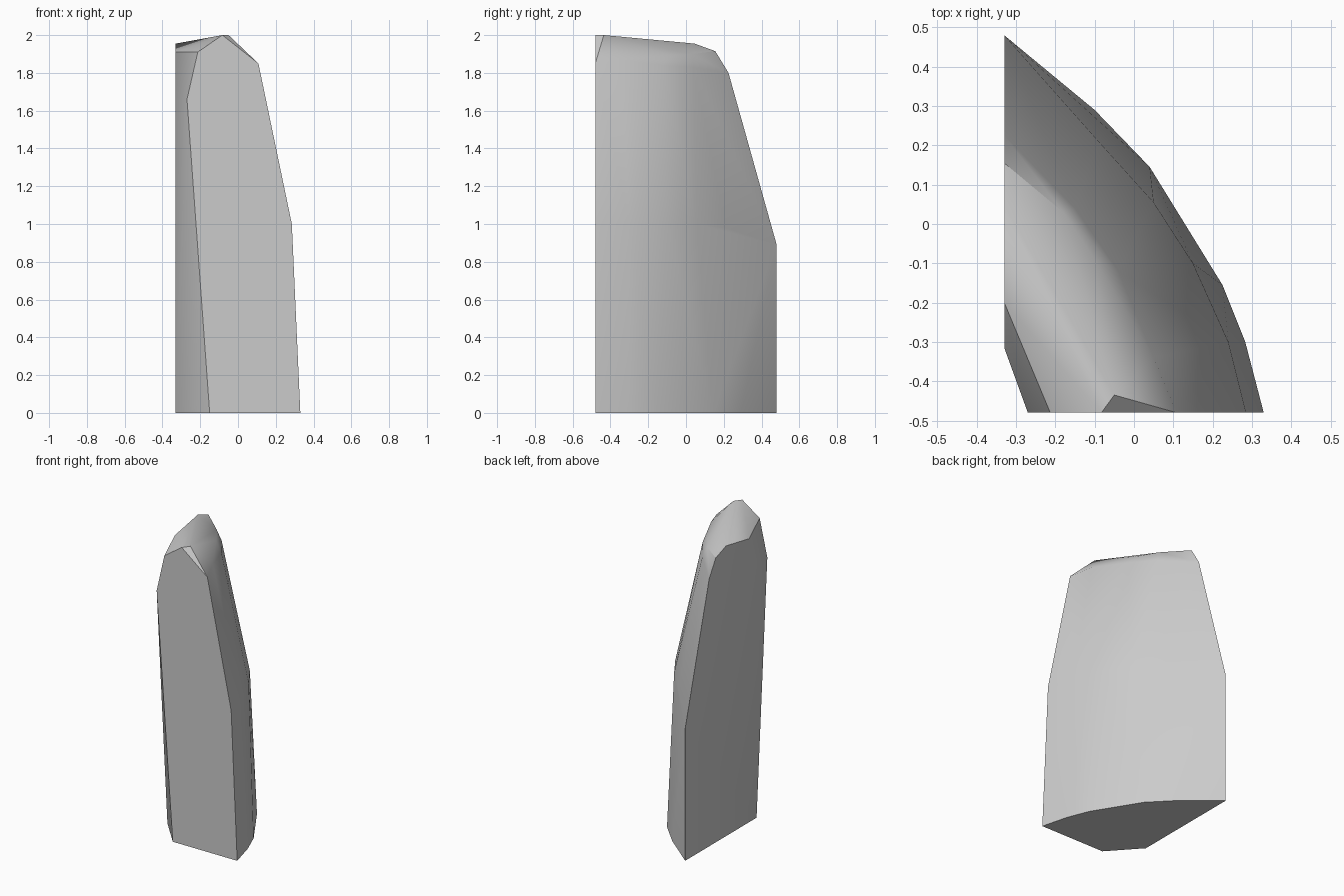
import bpy
import bmesh
import math

cube = bpy.data.objects.get("Cube")
if cube:
    bpy.data.objects.remove(cube, do_unlink=True)

WALL, FRONT = -0.33, -0.48

# Outline of the flat side wall as (y, z)
wall = [(-0.28, 0), (0.48, 0), (0.48, 0.89), (0.225, 1.8), (0.155, 1.915),
        (0.045, 1.955), (-0.2, 1.91), (-0.315, 1.66)]
# Outline of the flat front as (x, z)
front = [(-0.15, 0), (0.33, 0), (0.285, 1), (0.108, 1.85), (-0.083, 2),
         (-0.213, 1.91), (-0.27, 1.66)]
# Curved back: bottom, middle, shoulder and crown contours, then the ridge end
back = [(0.283, -0.3, 0), (0.225, -0.155, 0), (0.04, 0.145, 0), (-0.1, 0.29, 0),
        (0.24, -0.3, 1), (0.15, -0.1, 1), (0.05, 0.055, 1), (-0.09, 0.21, 0.98),
        (0.05, -0.34, 1.87), (-0.04, -0.12, 1.84), (-0.15, 0.04, 1.83),
        (-0.1, -0.09, 1.895), (-0.18, 0.03, 1.9), (-0.05, -0.435, 2)]

points = [(WALL, y, z) for y, z in wall]
points += [(x, FRONT, z) for x, z in front] + back

# Faceted solid wrapped around the outlines
bm = bmesh.new()
for p in points:
    bm.verts.new(p)
bmesh.ops.convex_hull(bm, input=bm.verts)
bmesh.ops.dissolve_limit(bm, angle_limit=math.radians(1),
                         verts=bm.verts, edges=bm.edges)
bmesh.ops.recalc_face_normals(bm, faces=bm.faces)
mesh = bpy.data.meshes.new("stone_shard")
bm.to_mesh(mesh)
bm.free()

stone = bpy.data.materials.new("stone_grey")
stone.use_nodes = True
colour = (0.6, 0.6, 0.6, 1)
stone.diffuse_color = colour
stone.node_tree.nodes["Principled BSDF"].inputs["Base Color"].default_value = colour
mesh.materials.append(stone)

shard = bpy.data.objects.new("stone_shard", mesh)
bpy.context.collection.objects.link(shard)
bpy.ops.object.select_all(action="DESELECT")
shard.select_set(True)
bpy.context.view_layer.objects.active = shard
bpy.ops.object.shade_smooth_by_angle(angle=math.radians(32))
